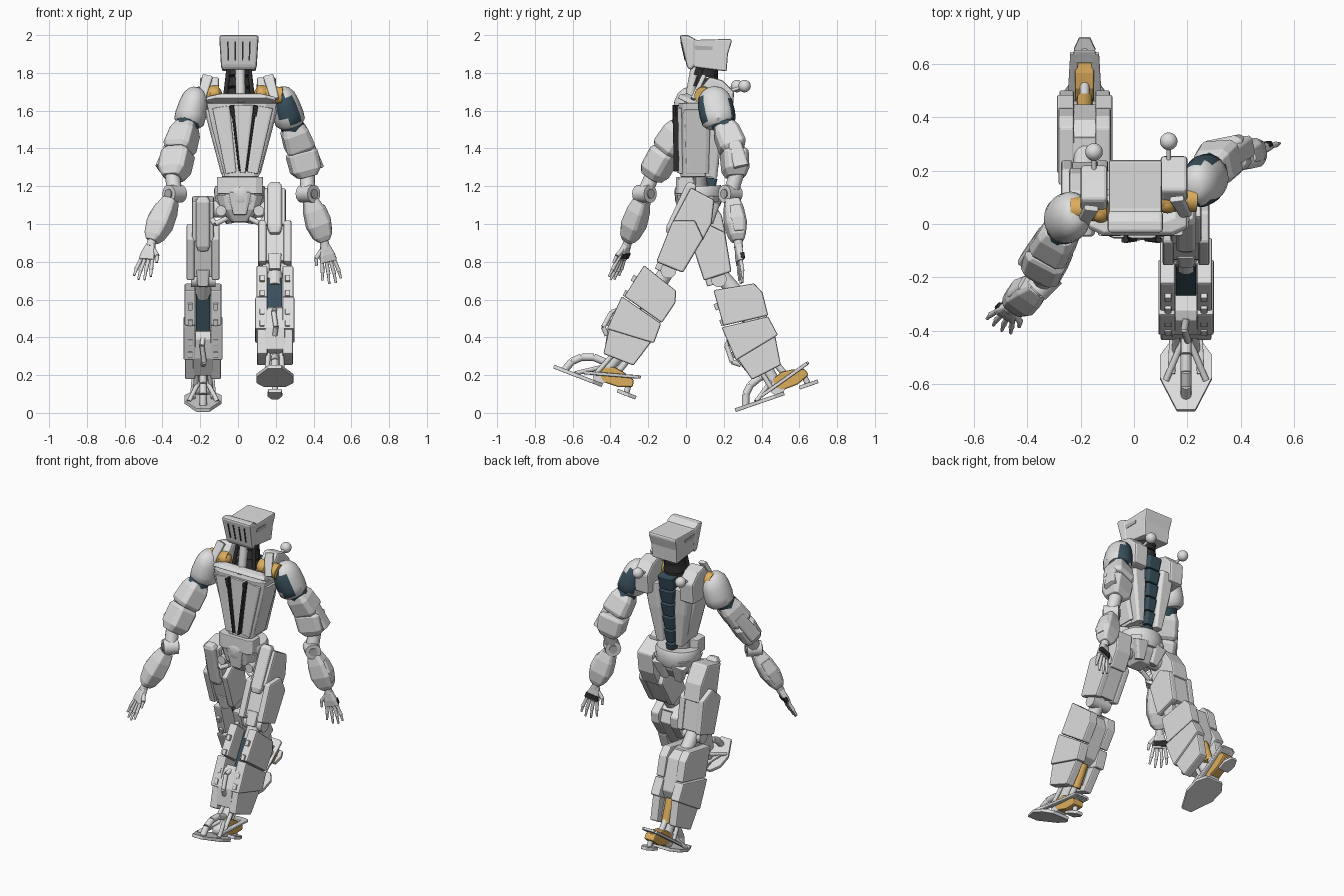
import bpy, bmesh, math
from mathutils import Vector, Matrix

if "Cube" in bpy.data.objects:
    bpy.data.objects.remove(bpy.data.objects["Cube"])


def material(name, rgb):
    m = bpy.data.materials.new(name)
    m.use_nodes = True
    m.diffuse_color = (*rgb, 1)
    m.node_tree.nodes["Principled BSDF"].inputs["Base Color"].default_value = (*rgb, 1)
    return m


GREY = material("light grey shell", (.73, .73, .73))
MID = material("mid grey joint", (.48, .48, .48))
DARK = material("dark rubber", (.03, .03, .032))
BLUE = material("slate blue", (.04, .08, .108))
GOLD = material("ochre actuator", (.72, .42, .11))
I = Matrix()


def finish(name, bm, mat, bevel=0.0, smooth=False):
    bmesh.ops.recalc_face_normals(bm, faces=bm.faces[:])
    for f in bm.faces:
        f.smooth = smooth
    me = bpy.data.meshes.new(name)
    bm.to_mesh(me)
    bm.free()
    if smooth:
        me.set_sharp_from_angle(angle=math.radians(40))
    me.materials.append(mat)
    ob = bpy.data.objects.new(name, me)
    bpy.context.scene.collection.objects.link(ob)
    if bevel:
        b = ob.modifiers.new("soft edges", 'BEVEL')
        b.width, b.segments = bevel, 2
    return ob


def skin(name, rings, mat, bevel=0.0, smooth=False):
    """Join rings of points into a closed body."""
    bm = bmesh.new()
    vs = [[bm.verts.new(p) for p in r] for r in rings]
    n = len(rings[0])
    for r, q in zip(vs, vs[1:]):
        for i in range(n):
            bm.faces.new((r[i], r[(i + 1) % n], q[(i + 1) % n], q[i]))
    bm.faces.new(vs[0])
    bm.faces.new(vs[-1])
    return finish(name, bm, mat, bevel, smooth)


def prism(name, pts, lo, hi, mat, M=I, axis='x', bevel=.005):
    """Extrude a side profile along x, or a plan outline along z."""
    def put(p, c):
        return M @ Vector((c, *p) if axis == 'x' else (*p, c))
    return skin(name, [[put(p, c) for p in pts] for c in (lo, hi)], mat, bevel)


def loft(name, a, b, secs, mat, M=I, side=(1, 0, 0), n=8, bevel=.004):
    """Sections (t, half width, half depth) along a to b; n=8 is a cut-corner box."""
    a, b = M @ Vector(a), M @ Vector(b)
    d = (b - a).normalized()
    X = Vector(side)
    if abs(X.dot(d)) > .95:
        X = Vector((0, 1, 0))
    X = (X - d * X.dot(d)).normalized()
    Y = d.cross(X)
    if n == 8:
        unit = [(1, .7), (.7, 1), (-.7, 1), (-1, .7), (-1, -.7), (-.7, -1), (.7, -1), (1, -.7)]
    else:
        unit = [(math.cos(math.tau * i / n), math.sin(math.tau * i / n)) for i in range(n)]
    rings = [[a + (b - a) * t + X * u * w + Y * v * h for u, v in unit] for t, w, h in secs]
    return skin(name, rings, mat, bevel if n == 8 else 0, n != 8)


def rod(name, a, b, r, mat=GREY, M=I, r2=None):
    return loft(name, a, b, [(0, r, r), (1, r2 or r, r2 or r)], mat, M, n=14)


def ball(name, c, r, mat):
    bm = bmesh.new()
    bmesh.ops.create_uvsphere(bm, u_segments=24, v_segments=14, radius=r, matrix=Matrix.Translation(c))
    return finish(name, bm, mat, smooth=True)


def pipe(name, pts, r, mat, M=I):
    for i, (a, b) in enumerate(zip(pts, pts[1:])):
        rod(f"{name}_{i}", a, b, r, mat, M)


# Head, narrowing slightly towards the jaw
head = [prism("skull", [(.02, 1.98), (.06, 1.975), (.238, 1.98), (.242, 1.965), (.222, 1.9), (.215, 1.808), (.04, 1.83)],
              -.095, .106, GREY, bevel=.015),
        prism("face_mask", [(-.035, 2), (.01, 2), (.05, 1.98), (.05, 1.84), (.025, 1.812), (.005, 1.83)],
              -.1, .11, GREY, bevel=.014)]
for x in (-.055, -.016, .026, .065):
    head.append(prism("face_slot", [(-.03, 1.965), (-.02, 1.965), (.004, 1.865), (-.007, 1.865)], x - .004, x + .004, DARK, bevel=0))
for x in (-.098, .105):
    head.append(prism("temple_slot", [(.04, 1.945), (.14, 1.94), (.14, 1.92), (.05, 1.92)], x, x + .004, MID, bevel=0))
for ob in head:
    for v in ob.data.vertices:
        v.co.x *= 1 - .6 * (2 - v.co.z)

# Neck
for i, z in enumerate((1.66, 1.72, 1.78)):
    loft("neck_ring", (.005, .1, z), (.005, .11, z + .05), [(0, .08 - .008 * i, .07), (1, .065, .06)], DARK, n=20)
rod("throat_piston", (.015, .015, 1.64), (.01, .05, 1.83), .026)
for s in (-1, 1):
    rod("neck_tendon", (.005 + s * .075, .05, 1.65), (.005 + s * .055, .08, 1.82), .012, DARK)

# Chest and rib shell
loft("rib_shell", (.02, .045, 1.25), (.02, .045, 1.64), [(0, .09, .075), (.75, .165, .08), (1, .185, .085)], GREY)
loft("chest_collar", (.015, .04, 1.625), (.015, .06, 1.665), [(0, .185, .095), (.5, .18, .09), (1, .14, .06)], GREY)
for s in (-1, 1):
    loft("chest_slot", (.026 + s * .018, -.045, 1.28), (.03 + s * .062, -.051, 1.63),
         [(0, .005, .02), (1, .007, .02)], DARK, bevel=0)
    loft("chest_clip", (.03 + s * .057, -.06, 1.57), (.03 + s * .064, -.062, 1.625), [(0, .01, .008), (1, .013, .008)], DARK, bevel=0)
    loft("chest_panel", (.02 + s * .057, -.027, 1.27), (.025 + s * .115, -.033, 1.62),
         [(0, .028, .012), (1, .046, .012)], GREY)
    loft("side_panel", (.015 + s * .085, .06, 1.27), (.015 + s * .165, .06, 1.61), [(0, .02, .06), (1, .03, .07)], GREY)
    loft("back_panel", (.01 + s * .068, .125, 1.25), (.01 + s * .11, .15, 1.63), [(0, .025, .04), (.6, .045, .05), (1, .05, .05)], GREY)
loft("breast_plate", (.026, -.034, 1.27), (.03, -.04, 1.63), [(0, .014, .014), (1, .053, .014)], GREY)

# Blue spine
for i in range(6):
    z = 1.165 + .09 * i
    w = .022 + .005 * i
    loft("spine_block", (.01, .115 + .01 * i, z), (.01, .125 + .01 * i, z + .08), [(0, w, .035), (1, w + .008, .042)], BLUE)
loft("waist_core", (.01, .05, 1.15), (.01, .05, 1.3), [(0, .08, .07), (1, .075, .06)], MID, n=20)

# Shoulder yokes, gold bearings and rear ball markers
for s, dy, bx, by in ((-1, 0, -.15, .27), (1, .035, .13, .31)):
    prism("shoulder_yoke", [(.06, 1.66), (.05, 1.73), (.09, 1.78), (.16, 1.76), (.22, 1.7), (.21, 1.57), (.1, 1.57)],
          s * .1, s * .2, GREY, Matrix.Translation((0, dy, 0)), bevel=.012)
    loft("yoke_strap", (s * .195, dy, 1.66), (s * .16, dy + .06, 1.785), [(0, .022, .012), (1, .028, .012)], GREY)
    ball("gold_bearing", (s * .125, .045 + dy, 1.69), .04, GOLD)
    rod("shoulder_axle", (s * .1, .06 + dy, 1.69), (s * .235, .055 + dy, 1.68), .046, GOLD)
    rod("marker_stem", (bx, by - .09, 1.7), (bx, by, 1.73), .009)
    ball("marker_ball", (bx, by, 1.73), .033, GREY)

# Pelvis: raised front block and a lower saddle ring behind it
loft("waist_block", (.01, .0, 1.16), (.01, .0, 1.25), [(0, .12, .055), (1, .122, .052)], GREY)
loft("saddle_ring", (.01, .07, 1.09), (.01, .065, 1.2), [(0, .115, .11), (.3, .133, .125), (.85, .138, .128), (1, .13, .12)], GREY, n=28)
loft("pelvis", (.01, .06, 1.01), (.01, .065, 1.15), [(0, .045, .055), (.45, .1, .095), (1, .125, .112)], GREY)
loft("pelvis_buckle", (.01, -.03, 1.05), (.01, -.045, 1.17), [(0, .035, .015), (1, .06, .015)], GREY)
for s in (-1, 1):
    loft("tail_plate", (.01 + s * .05, .12, 1.01), (.01 + s * .07, .16, 1.12), [(0, .025, .025), (1, .05, .025)], GREY)
    rod("hip_axle", (s * .06, .06, 1.08), (s * .18, .06, 1.08), .048, GREY)
    rod("hip_bolt", (.01 + s * .1, -.045, 1.07), (.01 + s * .1, .04, 1.07), .028)
    pipe("hip_hoop", [(s * .06, .0, 1.03), (s * .12, -.01, 1.0), (s * .15, .03, 1.04)], .014, GREY)


def leg(tag, x, hip, thigh_tilt, shin, shin_tilt, toe, foot_tilt):
    def frame(p, deg):
        return Matrix.Translation((x, *p)) @ Matrix.Rotation(math.radians(deg), 4, 'X')
    T, S, F = frame(hip, thigh_tilt), frame(shin, shin_tilt), frame(toe, foot_tilt)
    # Thigh
    prism(tag + "_thigh_upper", [(-.07, 0), (.07, -.01), (.108, -.13), (.1, -.24), (-.085, -.22)], -.058, .058, GREY, T, bevel=.01)
    prism(tag + "_thigh_lower", [(-.07, -.21), (.09, -.23), (.07, -.42), (-.06, -.42)], -.06, .06, GREY, T)
    for s in (-1, 1):
        prism(tag + "_thigh_plate", [(-.087, -.2), (.02, -.15), (.1, -.22), (.075, -.43), (-.078, -.435)],
              s * .045, s * .088, GREY, T, bevel=.01)
    loft(tag + "_thigh_rail", (0, -.07, .025), (0, -.075, -.27), [(0, .025, .02), (.08, .038, .03), (.9, .038, .03), (1, .025, .02)], GREY, T)
    # Knee
    rod(tag + "_knee_axle", (-.065, 0, -.45), (.065, 0, -.45), .042, GREY, T)
    rod(tag + "_knee_link", T @ Vector((0, 0, -.4)), S @ Vector((0, 0, -.05)), .042)
    loft(tag + "_knee_cap", (0, -.05, -.38), (0, -.05, -.47), [(0, .035, .02), (1, .03, .02)], GREY, T)
    # Shin core with a deep blue front window, covers and calf actuator
    prism(tag + "_shin_core", [(-.02, 0), (.06, -.02), (.055, -.44), (-.02, -.45)], -.052, .052, GREY, S)
    prism(tag + "_shin_window", [(-.029, -.01), (-.019, -.01), (-.019, -.3), (-.029, -.3)], -.038, .038, BLUE, S, bevel=0)
    prism(tag + "_shin_cover", [(-.02, -.24), (-.1, -.22), (-.13, -.25), (-.13, -.36), (-.09, -.47), (-.02, -.47)], -.053, .053, GREY, S)
    prism(tag + "_calf_cover", [(.05, -.02), (.11, -.08), (.1, -.28), (.05, -.34)], -.05, .05, GREY, S)
    rod(tag + "_calf_actuator", (0, .052, -.32), (0, .05, -.47), .03, GOLD, S)
    pipe(tag + "_shin_handle", [(0, -.12, -.25), (-.006, -.15, -.28), (.006, -.152, -.37), (0, -.115, -.4)], .013, GREY, S)
    for s in (-1, 1):
        for part, w, pts in (
                ("upper", .098, [(-.115, .02), (.1, -.02), (.125, -.08), (.112, -.205), (-.13, -.175)]),
                ("middle", .104, [(-.142, -.18), (.11, -.21), (.125, -.32), (-.13, -.37)]),
                ("lower", .095, [(-.12, -.365), (.11, -.318), (.085, -.475), (-.085, -.495)])):
            prism(f"{tag}_shin_{part}", pts, s * .04, s * w, GREY, S, bevel=.008)
        for z in (-.05, -.14, -.25, -.32):
            prism(tag + "_shin_lug", [(-.14, z), (-.1, z), (-.1, z - .035), (-.14, z - .035)], s * .055, s * .08, GREY, S, bevel=.003)
    # Ankle
    ankle = F @ Vector((0, .25, .04))
    rod(tag + "_ankle_strut", S @ Vector((0, 0, -.42)), ankle, .034)
    rod(tag + "_ankle_wheel", (-.035, .25, .04), (.035, .25, .04), .04, GREY, F)
    rod(tag + "_heel_piston", S @ Vector((0, .05, -.42)), F @ Vector((0, .32, .07)), .018)
    for s in (-1, 1):
        rod(tag + "_ankle_rod", S @ Vector((s * .035, -.03, -.44)), F @ Vector((s * .04, .22, .04)), .013)
        rod(tag + "_toe_strut", (s * .015, .24, .09), (s * .075, .12, .008), .012, GREY, F)
        loft(tag + "_foot_bar", (s * .055, .14, .022), (s * .038, .44, .11), [(0, .014, .009), (1, .016, .009)], GREY, F)
    # Foot
    prism(tag + "_sole", [(-.035, 0), (.035, 0), (.098, .13), (.098, .22), (.06, .275), (-.06, .275), (-.098, .22), (-.098, .13)],
          -.01, .01, GREY, F, 'z', .003)
    prism(tag + "_heel_pad", [(-.035, .36), (.035, .36), (.04, .42), (.02, .465), (-.02, .465), (-.04, .42)], -.008, .012, GREY, F, 'z', .003)
    prism(tag + "_heel_actuator", [(.23, .05), (.24, .09), (.3, .112), (.36, .105), (.42, .085), (.43, .05), (.36, .022), (.27, .018)],
          -.036, .036, GOLD, F, bevel=.008)
    rod(tag + "_heel_post", (0, .41, .0), (0, .4, .09), .016, GREY, F)
    loft(tag + "_heel_bridge", (0, .4, .1), (0, .45, .113), [(0, .05, .008), (1, .04, .008)], GREY, F)
    pipe(tag + "_instep_arch", [(0, .06, .005), (0, .08, .06), (0, .12, .1), (0, .18, .122), (0, .25, .12)], .02, GREY, F)


leg("left", .195, (.09, 1.165), -24, (-.13, .71), -28, (-.70, .245), -21)
leg("right", -.185, (.05, 1.14), 16, (.26, .67), 20, (.26, .014), 19)


def arm(tag, side, pad_top, pad_end, upper, lower, elbow, fore, wrist, palm, span):
    pad_top, pad_end, upper, lower, elbow, fore, wrist, palm, span = map(
        Vector, (pad_top, pad_end, upper, lower, elbow, fore, wrist, palm, span))
    out = Vector((-span.x, -span.y, 0)).normalized()
    sh = pad_top.lerp(pad_end, .6)
    # Flared shoulder pad; the left one is blue on its front and rear
    pad = loft(tag + "_shoulder_pad", pad_top, pad_end,
               [(0, .025, .03), (.06, .045, .055), (.2, .065, .08), (.4, .075, .092), (.7, .082, .095), (.9, .08, .09), (1, .06, .07)], GREY, n=28)
    pad.data.materials.append(BLUE)
    for f in pad.data.polygons:
        f.material_index = int(side > 0 and abs(f.normal.y) > .62 and f.normal.z < .5 and f.center.z > pad_end.z + .02)
    rod(tag + "_shoulder_core", sh, sh.lerp(upper, .75), .062, BLUE)
    # Upper arm blocks
    loft(tag + "_upper_arm", sh.lerp(upper, .5), upper.lerp(lower, .35),
         [(0, .055, .055), (.25, .07, .068), (.85, .078, .072), (1, .065, .06)], GREY, side=out)
    loft(tag + "_arm_block", upper.lerp(lower, .35), lower.lerp(elbow, .35),
         [(0, .06, .06), (.12, .08, .068), (.75, .078, .066), (1, .05, .05)], GREY, side=out)
    loft(tag + "_arm_fin", upper + out * .06, lower + out * .06, [(0, .02, .035), (1, .028, .04)], GREY, side=out)
    # Elbow
    axis = Vector((.7, -.7 * side, 0))
    rod(tag + "_elbow_wheel", elbow - axis * .045, elbow + axis * .045, .048)
    rod(tag + "_elbow_bolt", elbow - axis * .052, elbow + axis * .052, .025, MID)
    rod(tag + "_elbow_link", lower, elbow, .04)
    # Forearm
    loft(tag + "_forearm", elbow.lerp(fore, .25), wrist, [(0, .038, .038), (.25, .055, .05), (.6, .064, .055), (.88, .05, .042), (1, .03, .03)], GREY, side=out)
    loft(tag + "_forearm_plate", elbow.lerp(fore, .5) + out * .03, fore.lerp(wrist, .6) + out * .025,
         [(0, .03, .03), (.5, .04, .042), (1, .03, .03)], GREY, side=out)
    rod(tag + "_wrist", fore.lerp(wrist, .8), wrist.lerp(palm, .3), .024)
    # Hand, with a dark strip on its rear side
    d = (palm - wrist).normalized()
    back = Vector((0, .01, 0))
    loft(tag + "_palm", wrist.lerp(palm, .15), palm, [(0, .022, .018), (.6, .04, .018), (1, .045, .014)], GREY, side=span)
    loft(tag + "_palm_band", wrist.lerp(palm, .62) + back, wrist.lerp(palm, .92) + back, [(0, .041, .014), (1, .045, .012)], DARK, side=span)
    for i, size in enumerate((.85, 1, .98, .8)):
        o = 1.5 - i
        a = palm + span * o * .022
        b = a + (d + span * o * .16).normalized() * .062 * size
        c = b + (d + span * (o * .1 + .1)).normalized() * .056 * size
        rod(tag + "_finger_base", a - d * .01, b, .010)
        rod(tag + "_finger_tip", b, c, .009, r2=.006)
        ball(tag + "_knuckle", b, .011, GREY)
    a = wrist.lerp(palm, .45) + span * .025
    b = a + (d + span * .9).normalized() * .05
    rod(tag + "_thumb_base", a, b, .012)
    rod(tag + "_thumb_tip", b, b + (d + span * .2).normalized() * .04, .010, r2=.007)


arm("right", -1, (-.215, .04, 1.72), (-.265, .015, 1.52), (-.295, -.07, 1.44), (-.35, -.165, 1.29), (-.335, -.22, 1.16),
    (-.415, -.27, 1.03), (-.455, -.305, .91), (-.485, -.345, .81), (.87, -.5, 0))
arm("left", 1, (.225, .135, 1.72), (.283, .18, 1.52), (.315, .24, 1.44), (.365, .28, 1.3), (.37, .235, 1.16),
    (.425, .27, 1.03), (.455, .275, .91), (.48, .285, .8), (-.97, -.2, 0))
